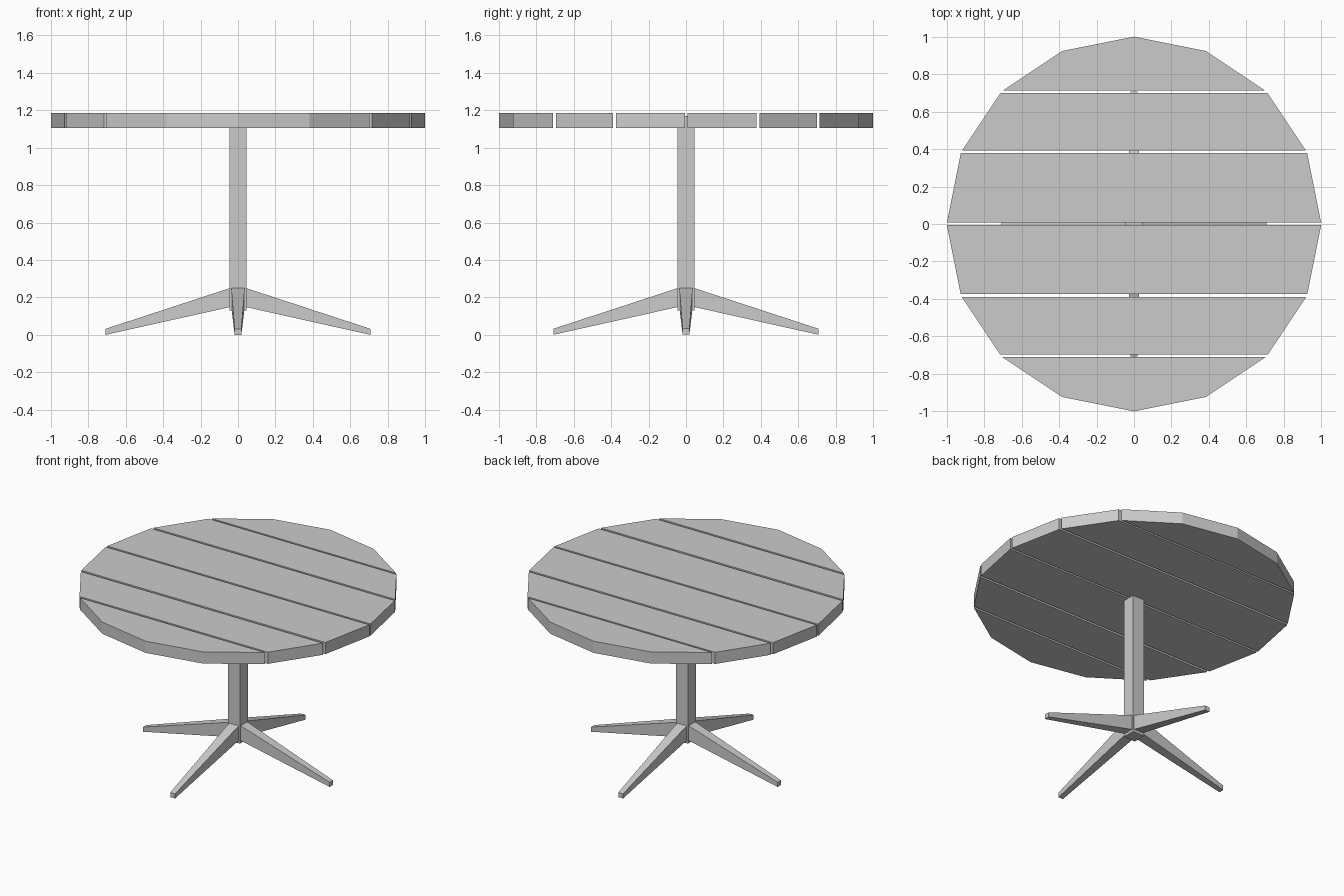
import bpy, bmesh, math
from mathutils import Matrix

if "Cube" in bpy.data.objects:
    bpy.data.objects.remove(bpy.data.objects["Cube"])


def finish(name, bm):
    bmesh.ops.recalc_face_normals(bm, faces=bm.faces[:])
    me = bpy.data.meshes.new(name)
    bm.to_mesh(me)
    bm.free()
    ob = bpy.data.objects.new(name, me)
    bpy.context.collection.objects.link(ob)
    return ob


# Tabletop planks: slices of one 16-sided disc
def plank(i, y0, y1):
    bm = bmesh.new()
    ring = [bm.verts.new((math.cos(k * math.pi / 8), math.sin(k * math.pi / 8), 1.105))
            for k in range(16)]
    face = bm.faces.new(ring)
    up = bmesh.ops.extrude_face_region(bm, geom=[face])["geom"]
    bmesh.ops.translate(bm, vec=(0, 0, 0.08),
                        verts=[g for g in up if isinstance(g, bmesh.types.BMVert)])
    for y, n in ((y0, -1), (y1, 1)):
        if abs(y) < 1:
            geom = bm.verts[:] + bm.edges[:] + bm.faces[:]
            cut = bmesh.ops.bisect_plane(bm, geom=geom, plane_co=(0, y, 0),
                                         plane_no=(0, n, 0), clear_outer=True)["geom_cut"]
            bmesh.ops.edgeloop_fill(
                bm, edges=[e for e in cut if isinstance(e, bmesh.types.BMEdge)])
    finish(f"plank_{i}", bm)


spans = [(-1, -0.711), (-0.696, -0.391), (-0.375, -0.005),
         (0.009, 0.378), (0.393, 0.70), (0.713, 1)]
for i, (a, b) in enumerate(spans):
    plank(i + 1, a, b)

# Square column
bm = bmesh.new()
bmesh.ops.create_cube(bm, size=1, matrix=Matrix.Translation((0, 0, 0.65))
                      @ Matrix.Diagonal((0.09, 0.09, 1.04, 1)))
finish("column", bm)

# Four tapered legs
for i in range(4):
    bm = bmesh.new()
    ends = []
    for x, w, z0, z1 in ((0.036, 0.036, 0.15, 0.252), (0.708, 0.018, 0.0, 0.032)):
        ends.append([bm.verts.new(c) for c in
                     ((x, -w, z0), (x, w, z0), (x, w, z1), (x, -w, z1))])
    a, b = ends
    bm.faces.new(a)
    bm.faces.new(b)
    for k in range(4):
        j = (k + 1) % 4
        bm.faces.new((a[k], a[j], b[j], b[k]))
    bmesh.ops.rotate(bm, verts=bm.verts[:], matrix=Matrix.Rotation(i * math.pi / 2, 3, 'Z'))
    finish(f"leg_{i + 1}", bm)
